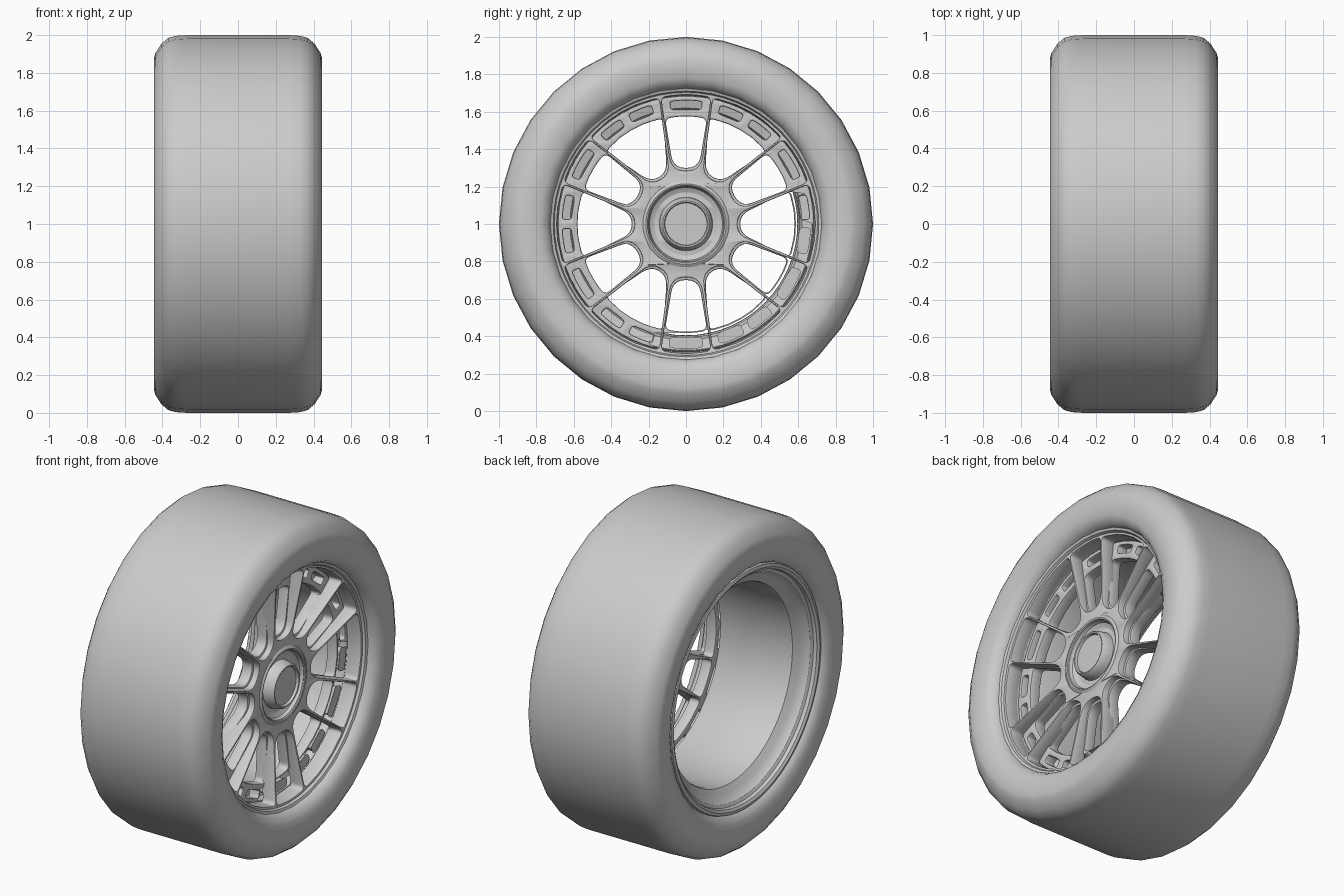
import bpy, bmesh
from math import sin, cos, pi, radians
from mathutils import Vector

if "Cube" in bpy.data.objects:
    bpy.data.objects.remove(bpy.data.objects["Cube"])


def finish(obj, angle=35):
    bpy.ops.object.select_all(action='DESELECT')
    obj.select_set(True)
    bpy.context.view_layer.objects.active = obj
    bpy.ops.object.shade_smooth_by_angle(angle=radians(angle))


def lathe(name, profile, n, angle=35):
    """Spin (x, radius) points round the wheel axle."""
    bm = bmesh.new()
    rings = []
    for x, r in profile:
        if r == 0:
            rings.append([bm.verts.new((x, 0, 1))] * n)
        else:
            rings.append([bm.verts.new((x, r * sin(2 * pi * i / n), 1 + r * cos(2 * pi * i / n)))
                          for i in range(n)])
    for a, b in zip(rings, rings[1:]):
        for i in range(n):
            j = (i + 1) % n
            quad = list(dict.fromkeys((a[i], a[j], b[j], b[i])))
            bm.faces.new(quad)
    bmesh.ops.recalc_face_normals(bm, faces=bm.faces)
    me = bpy.data.meshes.new(name)
    bm.to_mesh(me)
    bm.free()
    obj = bpy.data.objects.new(name, me)
    bpy.context.collection.objects.link(obj)
    finish(obj, angle)
    return obj


def fillet(corners, steps=5):
    """Round each (x, y, radius) corner with a small curve."""
    pts = []
    for i, (x, y, rad) in enumerate(corners):
        p = Vector((x, y))
        a = Vector(corners[i - 1][:2]) - p
        b = Vector(corners[(i + 1) % len(corners)][:2]) - p
        if rad == 0:
            pts.append(p)
            continue
        s = p + a.normalized() * min(rad, a.length * .48)
        e = p + b.normalized() * min(rad, b.length * .48)
        for k in range(steps + 1):
            t = k / steps
            pts.append(s * (1 - t) ** 2 + p * 2 * t * (1 - t) + e * t * t)
    return pts


def window(r_in, r_out, w_in, w_out, rad_in, rad_out):
    """Opening pointing along +X: narrow inner end, arched outer end."""
    def arc(y):
        return (r_out ** 2 - y ** 2) ** .5
    mid = [((r_in + arc(w_out)) / 2, s * (w_in + w_out) / 2, 0) for s in (-1, 1)]
    outer = [(arc(y), y, 0) for y in (-.4 * w_out, 0, .4 * w_out)]
    return fillet([(r_in, -w_in, rad_in), mid[0], (arc(w_out), -w_out, rad_out), *outer,
                   (arc(w_out), w_out, rad_out), mid[1], (r_in, w_in, rad_in)])


def turn(pts, deg):
    c, s = cos(radians(deg)), sin(radians(deg))
    return [(p[0] * c - p[1] * s, p[0] * s + p[1] * c) for p in pts]


def circle(r, n=72):
    return [(r * cos(2 * pi * i / n), r * sin(2 * pi * i / n)) for i in range(n)]


def plate(name, loops, half, bevel, depth):
    """Flat plate with holes, stood up on the axle and dished by depth(r)."""
    cu = bpy.data.curves.new(name, 'CURVE')
    cu.dimensions = '2D'
    cu.fill_mode = 'BOTH'
    cu.extrude = half - bevel
    cu.bevel_depth = bevel
    cu.bevel_resolution = 1
    cu.offset = -bevel
    for pts in loops:
        sp = cu.splines.new('POLY')
        sp.points.add(len(pts) - 1)
        for q, p in zip(sp.points, pts):
            q.co = (p[0], p[1], 0, 1)
        sp.use_cyclic_u = True
    tmp = bpy.data.objects.new(name + "_curve", cu)
    bpy.context.collection.objects.link(tmp)
    dg = bpy.context.evaluated_depsgraph_get()
    me = bpy.data.meshes.new_from_object(tmp.evaluated_get(dg))
    bpy.data.objects.remove(tmp)
    for v in me.vertices:
        x, y, z = v.co
        v.co = (z + depth((x * x + y * y) ** .5), x, y + 1)
    obj = bpy.data.objects.new(name, me)
    bpy.context.collection.objects.link(obj)
    bm = bmesh.new()
    bm.from_mesh(me)
    bmesh.ops.remove_doubles(bm, verts=bm.verts, dist=1e-5)
    bmesh.ops.recalc_face_normals(bm, faces=bm.faces)
    bm.to_mesh(me)
    bm.free()
    finish(obj, 30)
    return obj


# Tyre: mirrored half profile from bead to tread
half = [(.355, .72), (.385, .728), (.415, .745), (.435, .78), (.443, .83), (.445, .88),
        (.436, .908), (.405, .955), (.37, .985), (.33, .996), (.27, 1.0)]
lathe("tyre", half + [(-x, r) for x, r in reversed(half)], 32, 40)

# Rim: front lip, dish wall, barrel and stepped rear lip
lathe("rim", [(.34, .74), (.368, .737), (.378, .725), (.372, .71), (.345, .697), (.27, .69),
              (.215, .675), (.2, .62), (.17, .605), (-.29, .595), (-.305, .60), (-.33, .635),
              (-.35, .66), (-.375, .672), (-.385, .69), (-.405, .695), (-.415, .71),
              (-.41, .728), (-.38, .737)], 64)

# Spokes: two stacked plates, six pairs; A gaps lie within a pair, B gaps between pairs
base_loops, ridge_loops = [circle(.685)], [circle(.715)]
for k in range(6):
    a, b = 90 + 60 * k, 60 * k
    base_loops.append(turn(window(.30, .575, .068, .112, .07, .035), a))
    base_loops.append(turn(window(.29, .58, .05, .178, .06, .035), b))
    base_loops.append(turn(window(.612, .66, .08, .085, .02, .02), a))
    for d in (-8, 8):
        base_loops.append(turn(window(.612, .66, .06, .065, .02, .02), b + d))
    ridge_loops.append(turn(window(.285, .69, .077, .132, .08, .03), a))
    ridge_loops.append(turn(window(.275, .69, .055, .212, .06, .03), b))


def dish(r):
    return .262 + .05 * max(0, min(1, (r - .28) / .4))


plate("spoke_base", base_loops, .035, .008, lambda r: .235)
plate("spoke_ridges", ridge_loops + [circle(.2, 48)], .045, .007, dish)

# Hub: recessed centre bowl with a back boss
lathe("hub", [(.17, 0), (.17, .2), (.2, .245), (.29, .245), (.305, .235), (.315, .215),
              (.312, .207), (.285, .195), (.265, .16), (.26, .12), (.26, 0)], 48)

# Centre nut
lathe("centre_nut", [(.25, .145), (.29, .14), (.325, .132), (.335, .124), (.333, .116),
                     (.318, .112), (.318, 0)], 48)
